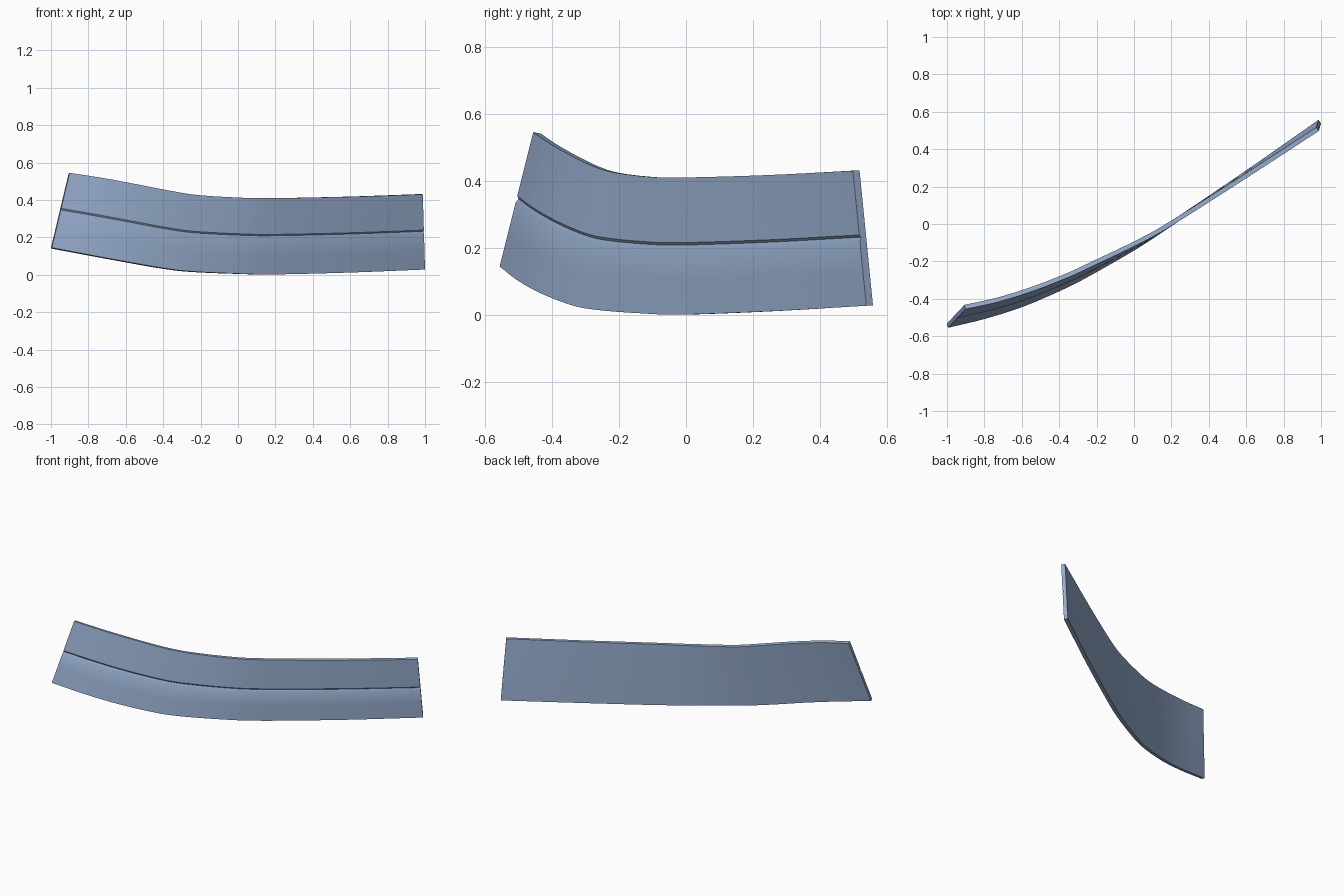
import bpy, bmesh, math
from mathutils import Vector

if "Cube" in bpy.data.objects:
    bpy.data.objects.remove(bpy.data.objects["Cube"])

# Front-face edge curves of the curved, twisted panel
BOTTOM = [(-.995, -.555, .145), (-.8, -.508, .108), (-.6, -.445, .071), (-.4, -.36, .036),
          (-.25, -.285, .018), (0, -.142, .006), (.2, -.012, .002), (.6, .258, .012), (1, .537, .028)]
TOP = [(-.9, -.455, .545), (-.72, -.415, .517), (-.53, -.355, .482), (-.35, -.285, .447),
       (-.21, -.22, .426), (.02, -.11, .412), (.2, -.01, .41), (.59, .238, .417), (.988, .497, .43)]
THICK = .024
# Height fraction and depth across the front face, with the shallow groove at mid height
PROFILE = [(0, 0), (.25, 0), (.475, 0), (.507, .006), (.525, 0), (.76, 0), (1, 0)]
STEPS = 5


def smooth_curve(points):
    p = [Vector(c) for c in points]
    p = [2 * p[0] - p[1]] + p + [2 * p[-1] - p[-2]]
    out = []
    for i in range(1, len(p) - 2):
        a, b, c, d = p[i - 1:i + 3]
        for k in range(STEPS):
            t = k / STEPS
            out.append(.5 * (2 * b + (c - a) * t + (2 * a - 5 * b + 4 * c - d) * t**2
                             + (3 * b - a - 3 * c + d) * t**3))
    return out + [p[-2]]


low, high = smooth_curve(BOTTOM), smooth_curve(TOP)
bm = bmesh.new()
rings = []
for i, (a, b) in enumerate(zip(low, high)):
    j, k = max(i - 1, 0), min(i + 1, len(low) - 1)
    along = (low[k] - low[j]) + (high[k] - high[j])
    back = (b - a).cross(along).normalized()
    if back.y < 0:
        back.negate()
    front = [a.lerp(b, v) + back * d for v, d in PROFILE]
    rear = [a.lerp(b, v) + back * THICK for v, d in reversed(PROFILE)]
    rings.append([bm.verts.new(p) for p in front + rear])

# Skin the cross-sections and close both ends
n = len(rings[0])
for r, s in zip(rings, rings[1:]):
    for i in range(n):
        bm.faces.new((r[i], s[i], s[(i + 1) % n], r[(i + 1) % n]))
for r in (rings[0], rings[-1]):
    for i in range(len(PROFILE) - 1):
        bm.faces.new((r[i], r[i + 1], r[n - 2 - i], r[n - 1 - i]))
bmesh.ops.recalc_face_normals(bm, faces=bm.faces)

mesh = bpy.data.meshes.new("curved_panel")
bm.to_mesh(mesh)
bm.free()
panel = bpy.data.objects.new("curved_panel", mesh)
bpy.context.collection.objects.link(panel)

# Slate blue finish
slate = bpy.data.materials.new("slate_blue")
slate.diffuse_color = (.31, .42, .62, 1)
slate.use_nodes = True
slate.node_tree.nodes["Principled BSDF"].inputs["Base Color"].default_value = slate.diffuse_color
mesh.materials.append(slate)

bpy.context.view_layer.objects.active = panel
panel.select_set(True)
bpy.ops.object.shade_smooth_by_angle(angle=math.radians(30))
